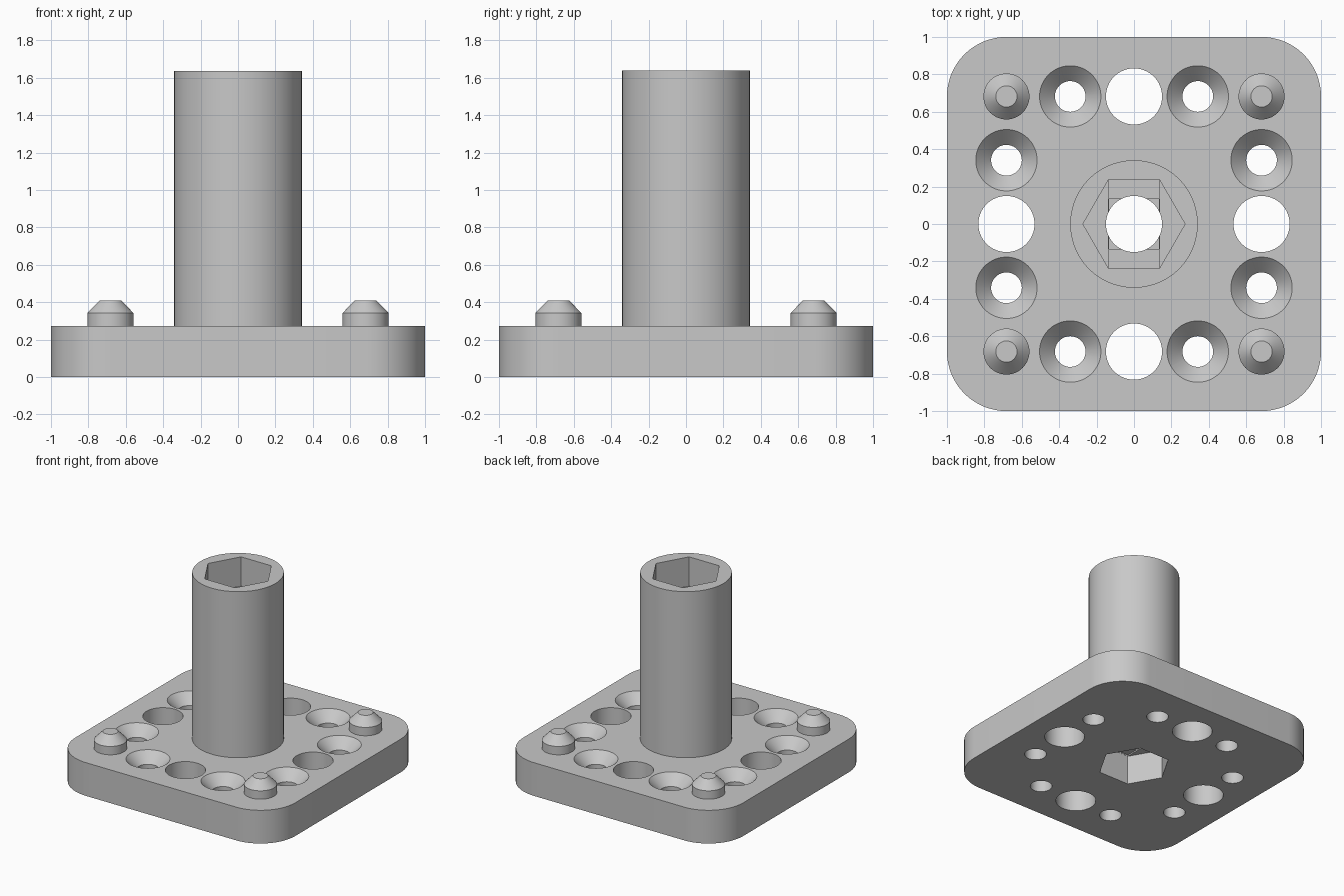
import bpy, bmesh
from math import cos, sin, pi

cube = bpy.data.objects.get("Cube")
if cube:
    bpy.data.objects.remove(cube, do_unlink=True)

PLATE, TOP = 0.273, 1.637        # plate thickness and total height
PITCH = 0.682                    # distance of hole rows from the centre
HEX_R, POCKET, STEP = 0.273, 0.24, 0.01

grey = bpy.data.materials.new("light grey")
grey.use_nodes = True
colour = (0.58, 0.58, 0.58, 1)
grey.diffuse_color = colour
grey.node_tree.nodes["Principled BSDF"].inputs["Base Color"].default_value = colour


def finish(name, bm, loc=(0, 0, 0)):
    bmesh.ops.recalc_face_normals(bm, faces=bm.faces)
    mesh = bpy.data.meshes.new(name)
    bm.to_mesh(mesh)
    bm.free()
    mesh.materials.append(grey)
    obj = bpy.data.objects.new(name, mesh)
    obj.location = loc
    bpy.context.collection.objects.link(obj)
    return obj


def turned(name, profile, sides=64, loc=(0, 0, 0)):
    """Closed solid from (radius, z) rings."""
    bm = bmesh.new()
    rings = [[bm.verts.new((r * cos(2 * pi * i / sides), r * sin(2 * pi * i / sides), z))
              for i in range(sides)] for r, z in profile]
    for a, b in zip(rings, rings[1:]):
        for i in range(sides):
            j = (i + 1) % sides
            bm.faces.new((a[i], a[j], b[j], b[i]))
    bm.faces.new(rings[0])
    bm.faces.new(rings[-1])
    return finish(name, bm, loc)


def box(name, hx, hy, z0, z1):
    bm = bmesh.new()
    bmesh.ops.create_cube(bm, size=2)
    for v in bm.verts:
        v.co = (v.co.x * hx, v.co.y * hy, z1 if v.co.z > 0 else z0)
    return finish(name, bm)


def select(obj):
    bpy.ops.object.select_all(action='DESELECT')
    obj.select_set(True)
    bpy.context.view_layer.objects.active = obj


def combine(body, tool, operation='DIFFERENCE'):
    mod = body.modifiers.new("combine", 'BOOLEAN')
    mod.operation, mod.solver, mod.object = operation, 'EXACT', tool
    select(body)
    bpy.ops.object.modifier_apply(modifier=mod.name)
    bpy.data.objects.remove(tool, do_unlink=True)


# Square plate with rounded vertical corners
body = box("flanged_socket_post", 1, 1, 0, PLATE)
bm = bmesh.new()
bm.from_mesh(body.data)
upright = [e for e in bm.edges if abs(e.verts[0].co.z - e.verts[1].co.z) > 0.1]
bmesh.ops.bevel(bm, geom=upright, offset=1 - PITCH, segments=16, profile=0.5, affect='EDGES')
bm.to_mesh(body.data)
bm.free()

# Round post
combine(body, turned("post", [(0.341, 0.1), (0.341, TOP)], 96), 'UNION')

# Plain holes mid-side, countersunk screw holes on either side of them
for x, y in ((1, 0), (-1, 0), (0, 1), (0, -1)):
    combine(body, turned("hole", [(0.15, -0.1), (0.15, 0.4)], 64, (x * PITCH, y * PITCH, 0)))
    for s in (-1, 1):
        loc = (x * PITCH + s * abs(y) * PITCH / 2, y * PITCH + s * abs(x) * PITCH / 2, 0)
        screw = [(0.082, -0.1), (0.082, PLATE - 0.082), (0.164, PLATE), (0.164, 0.4)]
        combine(body, turned("screw_hole", screw, 64, loc))

# Hexagonal pockets at both ends, each floor stepping in to the bore
for end, inward in ((TOP, -1), (0, 1)):
    def span(depth):
        return sorted((end - inward * 0.1, end + inward * depth))
    z0, z1 = span(POCKET)
    combine(body, turned("hex_pocket", [(HEX_R, z0), (HEX_R, z1)], 6))
    floor = end + inward * POCKET
    for n, (hx, hy) in enumerate(((0.136, 0.235), (0.134, 0.134)), 1):
        lo, hi = sorted((floor - inward * 0.05, floor + inward * STEP * n))
        combine(body, box("step", hx, hy, lo, hi))
combine(body, turned("bore", [(0.15, 0.1), (0.15, TOP - 0.1)], 64))

# Locating pins with tapered tips on the corners
parts = [body]
pin = [(0.123, PLATE - 0.02), (0.123, 0.342), (0.057, 0.41)]
for sx, side in ((-1, "right"), (1, "left")):
    for sy, end in ((-1, "front"), (1, "back")):
        parts.append(turned(f"{end}_{side}_pin", pin, 48, (sx * PITCH, sy * PITCH, 0)))

for obj in parts:
    select(obj)
    bpy.ops.object.shade_smooth_by_angle(angle=pi / 6)
